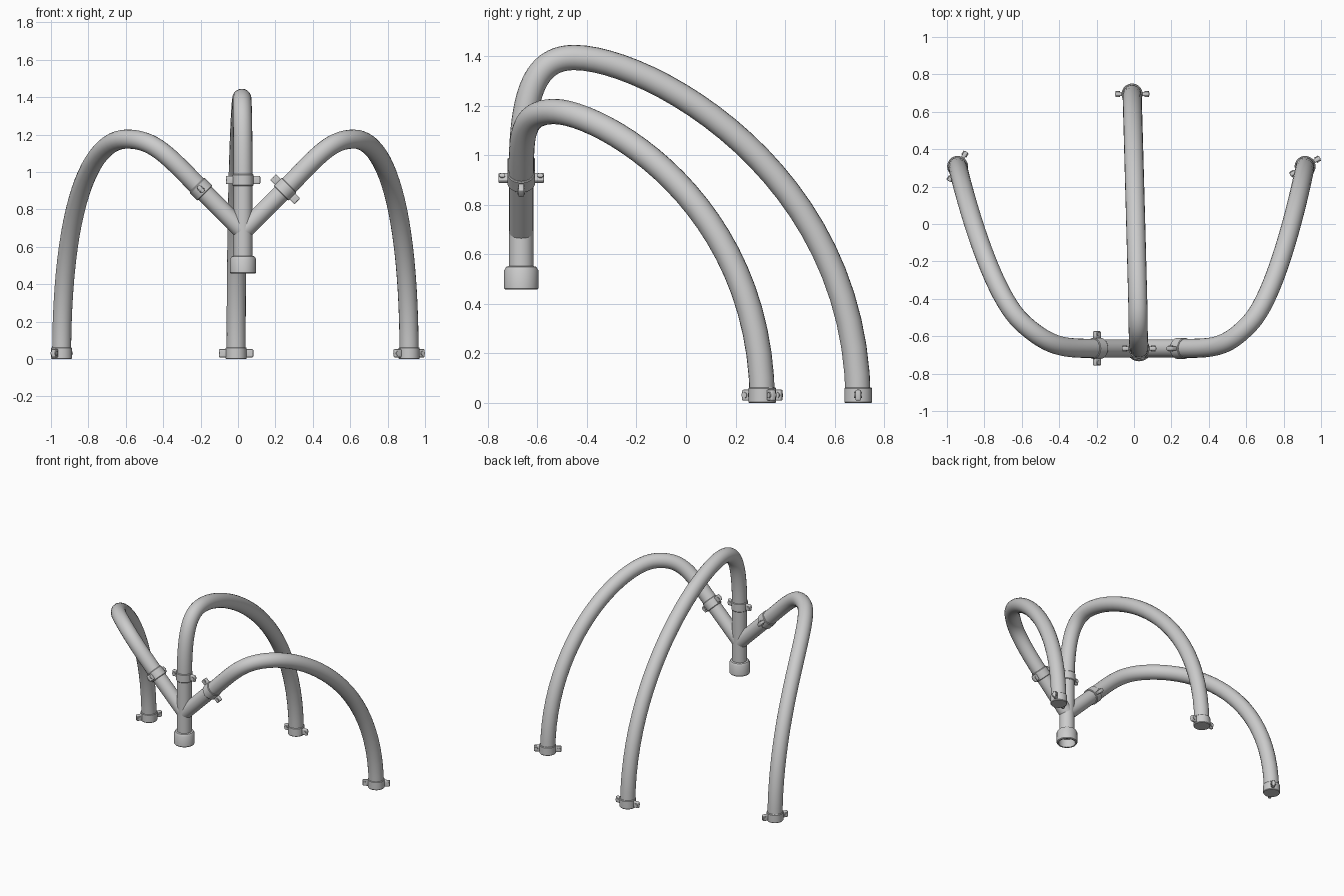
import bpy
import bmesh
from math import cos, sin, pi, radians
from mathutils import Matrix, Vector

if "Cube" in bpy.data.objects:
    bpy.data.objects.remove(bpy.data.objects["Cube"], do_unlink=True)

STEM_R, BRANCH_R, HOSE_R, CLAMP_R = 0.05, 0.0485, 0.051, 0.056
HUB = Vector((0.027, -0.665, 0.683))
UP = Vector((0, 0, 1))


def finish(obj):
    bpy.ops.object.select_all(action="DESELECT")
    obj.select_set(True)
    bpy.context.view_layer.objects.active = obj
    bpy.ops.object.shade_smooth_by_angle(angle=radians(35))


def mesh_object(name, bm, matrix):
    bmesh.ops.recalc_face_normals(bm, faces=bm.faces)
    mesh = bpy.data.meshes.new(name)
    bm.to_mesh(mesh)
    bm.free()
    obj = bpy.data.objects.new(name, mesh)
    bpy.context.collection.objects.link(obj)
    obj.matrix_world = matrix
    finish(obj)


def lathe(bm, profile, steps=40):
    """Revolve a closed (radius, height) profile around z."""
    rings = []
    for i in range(steps):
        a = 2 * pi * i / steps
        rings.append([bm.verts.new((r * cos(a), r * sin(a), z)) for r, z in profile])
    for i, ring in enumerate(rings):
        after = rings[(i + 1) % steps]
        for j in range(len(profile)):
            k = (j + 1) % len(profile)
            bm.faces.new((ring[j], after[j], after[k], ring[k]))


def frame(origin, axis, side):
    """Matrix with local z along axis and local x along side."""
    z = Vector(axis).normalized()
    x = Vector(side).normalized()
    m = Matrix((x, z.cross(x), z)).transposed().to_4x4()
    return Matrix.Translation(origin) @ m


def pipe(name, start, end, radius):
    bm = bmesh.new()
    bmesh.ops.create_cone(bm, cap_ends=True, segments=40, radius1=radius,
                          radius2=radius, depth=(end - start).length)
    mesh_object(name, bm, frame((start + end) / 2, end - start, (0, 1, 0)))


def hose(name, points):
    """Tube along bezier points given as (position, handle in, handle out)."""
    curve = bpy.data.curves.new(name, "CURVE")
    curve.dimensions = "3D"
    curve.bevel_depth = HOSE_R
    curve.bevel_resolution = 8
    curve.resolution_u = 24
    curve.use_fill_caps = True
    spline = curve.splines.new("BEZIER")
    spline.bezier_points.add(len(points) - 1)
    for p, (co, left, right) in zip(spline.bezier_points, points):
        p.handle_left_type = p.handle_right_type = "FREE"
        p.co, p.handle_left, p.handle_right = co, left, right
    obj = bpy.data.objects.new(name, curve)
    bpy.context.collection.objects.link(obj)
    bpy.ops.object.select_all(action="DESELECT")
    obj.select_set(True)
    bpy.context.view_layer.objects.active = obj
    bpy.ops.object.convert(target="MESH")
    finish(bpy.context.view_layer.objects.active)


def clamp(name, origin, axis, side):
    """Band with two opposite rounded ears, each crossed by a bolt."""
    bm = bmesh.new()
    h = 0.031
    inner = HOSE_R - 0.004
    lathe(bm, [(inner, -h), (CLAMP_R - 0.003, -h), (CLAMP_R, 0.004 - h),
               (CLAMP_R, h - 0.004), (CLAMP_R - 0.003, h), (inner, h)])
    for s in (-1, 1):
        ear = bmesh.ops.create_cube(bm, size=1, matrix=Matrix.Translation(
            (s * 0.071, 0, 0)) @ Matrix.Diagonal((0.042, 0.022, 0.044, 1)))
        edges = {e for v in ear["verts"] for e in v.link_edges}
        bmesh.ops.bevel(bm, geom=list(edges), offset=0.006, segments=3,
                        profile=0.5, affect="EDGES")
        bmesh.ops.create_cone(bm, cap_ends=True, segments=16, radius1=0.012,
                              radius2=0.012, depth=0.032, matrix=Matrix.Translation(
                                  (s * 0.077, 0, 0)) @ Matrix.Rotation(pi / 2, 4, "X"))
    mesh_object(name, bm, frame(origin, axis, side))


# Three-way manifold with an open socket underneath
pipe("manifold_stem", HUB - UP * 0.17, HUB + UP * 0.29, STEM_R)
bm = bmesh.new()
lathe(bm, [(0.056, -0.226), (0.065, -0.226), (0.069, -0.221), (0.069, -0.148),
           (0.061, -0.134), (0.046, -0.13), (0.046, -0.165), (0.056, -0.165)])
mesh_object("manifold_socket", bm, Matrix.Translation(HUB))

# Centre hose, arching straight back
foot = Vector((-0.01, 0.695, 0))
top = Vector((0.021, -0.45, 1.394))
start = HUB + UP * 0.24
hose("centre_hose", [
    (start, start, start + UP * 0.35),
    (top, top - Vector((0, 0.15, 0)), top + Vector((-0.007, 0.29, 0))),
    (foot, foot + UP * 0.94, foot)])
clamp("centre_upper_clamp", HUB + UP * 0.274, UP, (1, 0, 0))
clamp("centre_foot_clamp", foot + UP * 0.031, UP, (1, 0, 0))

# Side branches and hoses: side, sign, apex x, foot x, clamp directions
sides = [("right", -1, -0.595, -0.943, (0, 1, 0), 59),
         ("left", 1, 0.62, 0.915, (1, 0, -1), 30)]
for side, s, apex_x, foot_x, upper_ear, foot_angle in sides:
    slope = Vector((s, 0, 1))
    start = HUB + slope * 0.203
    apex = Vector((apex_x, -0.53, 1.176))
    foot = Vector((foot_x, 0.308, 0))
    reach = Vector(((foot_x - apex_x) * 0.56, 0.175, 0))
    pipe(side + "_manifold_branch", HUB, HUB + slope * 0.24, BRANCH_R)
    hose(side + "_hose", [
        (start, start, start + slope * 0.19),
        (apex, apex - reach * 0.8, apex + reach),
        (foot, foot + UP * 0.82, foot)])
    clamp(side + "_upper_clamp", HUB + slope * 0.225, slope, upper_ear)
    a = radians(foot_angle)
    clamp(side + "_foot_clamp", foot + UP * 0.031, UP, (cos(a), sin(a), 0))
